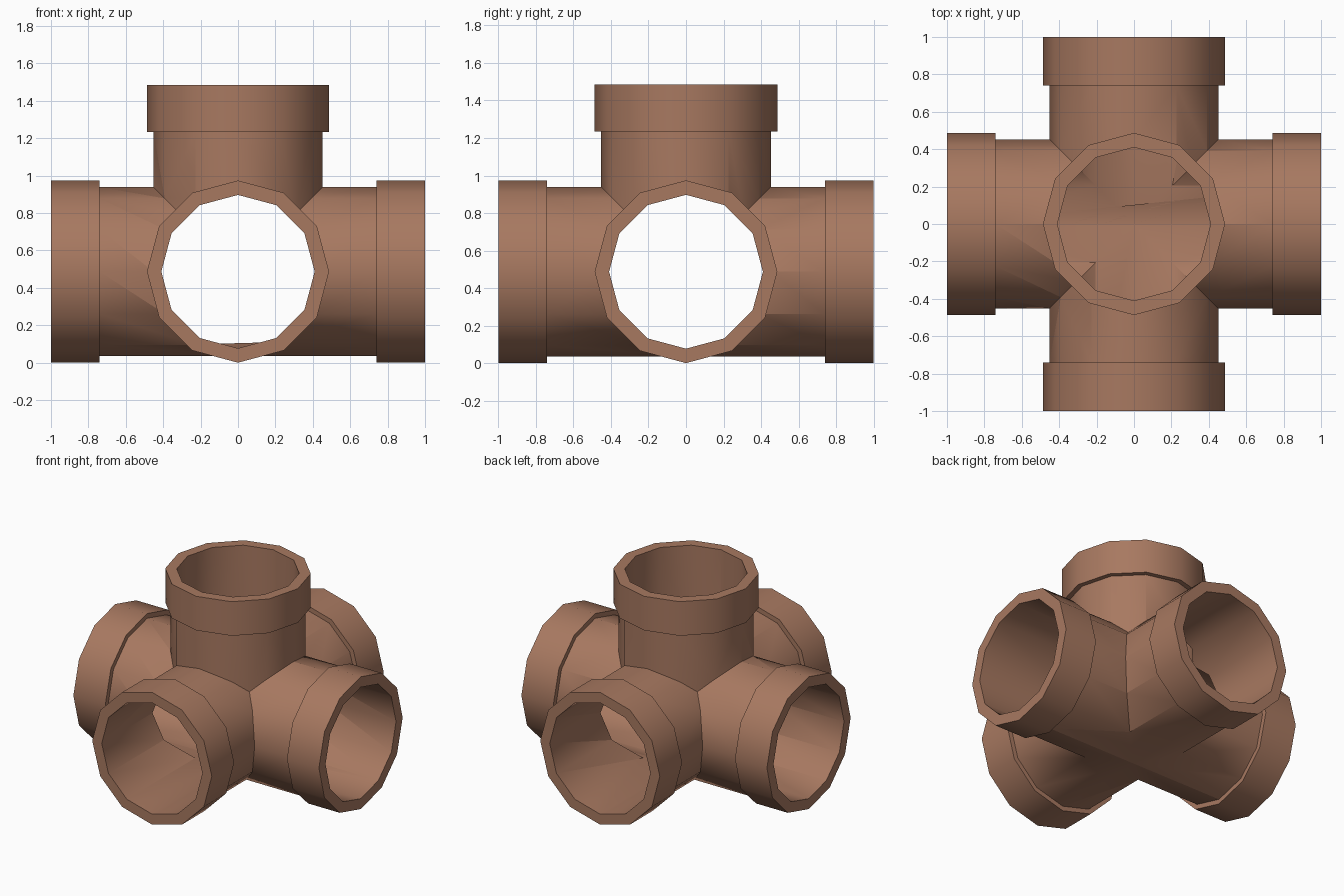
import bpy, bmesh, math
from mathutils import Matrix, Vector

if "Cube" in bpy.data.objects:
    bpy.data.objects.remove(bpy.data.objects["Cube"])

SIDES = 12
AXIS_Z = 0.487           # height of the horizontal pipe axes
R_COLLAR, R_BODY, R_BORE = 0.487, 0.452, 0.41

clay = bpy.data.materials.new("terracotta brown")
clay.diffuse_color = (0.39, 0.19, 0.118, 1)
clay.use_nodes = True
clay.node_tree.nodes["Principled BSDF"].inputs["Base Color"].default_value = clay.diffuse_color


def lathe(name, profile, rot):
    """Closed solid of revolution from (distance along axis, radius) pairs."""
    bm = bmesh.new()
    rings = []
    for h, r in profile:
        rings.append([bm.verts.new((r * math.cos(2 * math.pi * i / SIDES),
                                    r * math.sin(2 * math.pi * i / SIDES), h))
                      for i in range(SIDES)])
    for a, b in zip(rings, rings[1:]):
        for i in range(SIDES):
            j = (i + 1) % SIDES
            bm.faces.new((a[i], a[j], b[j], b[i]))
    bm.faces.new(rings[0][::-1])
    bm.faces.new(rings[-1])
    bm.transform(Matrix.Translation((0, 0, AXIS_Z)) @ rot)
    bmesh.ops.recalc_face_normals(bm, faces=bm.faces)
    me = bpy.data.meshes.new(name)
    bm.to_mesh(me)
    bm.free()
    me.materials.append(clay)
    ob = bpy.data.objects.new(name, me)
    bpy.context.collection.objects.link(ob)
    return ob


def combine(target, tool, operation):
    """Boolean the tool into the target, then discard the tool."""
    m = target.modifiers.new("join", 'BOOLEAN')
    m.operation, m.solver, m.object = operation, 'EXACT', tool
    bpy.context.view_layer.update()
    dg = bpy.context.evaluated_depsgraph_get()
    me = bpy.data.meshes.new_from_object(target.evaluated_get(dg))
    target.modifiers.clear()
    target.data = me
    bpy.data.objects.remove(tool)


along_x = Matrix.Rotation(math.pi / 2, 4, 'Y')
along_y = Matrix.Rotation(math.pi / 2, 4, 'X')
upright = Matrix.Identity(4)

# Outer shell: two through pipes and one riser, each with end collars
through = [(-1, R_COLLAR), (-0.74, R_COLLAR), (-0.74, R_BODY),
           (0.74, R_BODY), (0.74, R_COLLAR), (1, R_COLLAR)]
riser = [(0, R_BODY), (0.747, R_BODY), (0.747, R_COLLAR), (0.998, R_COLLAR)]
fitting = lathe("five_way_pipe_fitting", through, along_x)
combine(fitting, lathe("cross_pipe", through, along_y), 'UNION')
combine(fitting, lathe("riser_pipe", riser, upright), 'UNION')

# Bores hollow out every branch
bore = [(-1.1, R_BORE), (1.1, R_BORE)]
for rot, prof in ((along_x, bore), (along_y, bore),
                  (upright, [(0, R_BORE), (1.1, R_BORE)])):
    combine(fitting, lathe("bore", prof, rot), 'DIFFERENCE')

# Smooth walls, sharp rims and seams
bpy.context.view_layer.objects.active = fitting
fitting.select_set(True)
bpy.ops.object.shade_smooth_by_angle(angle=math.radians(40))
